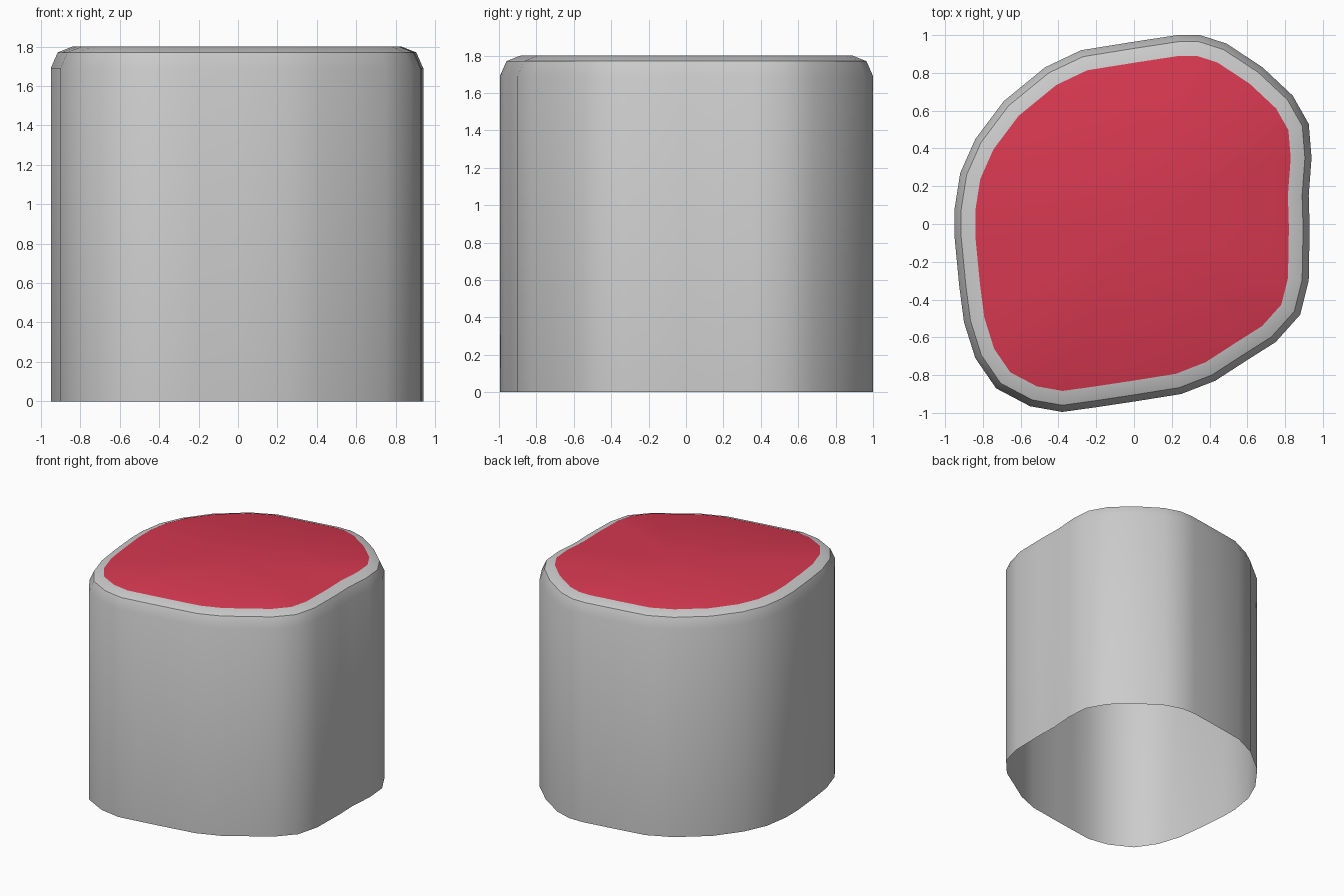
import bpy, bmesh, math
from mathutils import Vector

if "Cube" in bpy.data.objects:
    bpy.data.objects.remove(bpy.data.objects["Cube"])

# irregular outline of the block, counter-clockwise seen from above
OUTLINE = [
    (0.94, 0.35), (0.925, 0.53), (0.84, 0.68), (0.68, 0.83), (0.49, 0.955),
    (0.35, 1.0), (0.23, 1.0), (0.0, 0.965), (-0.28, 0.92), (-0.47, 0.83),
    (-0.69, 0.65), (-0.84, 0.45), (-0.92, 0.27), (-0.95, 0.08), (-0.95, -0.07),
    (-0.925, -0.33), (-0.90, -0.52), (-0.84, -0.71), (-0.73, -0.87),
    (-0.55, -0.965), (-0.38, -0.995), (-0.20, -0.97), (0.0, -0.94),
    (0.25, -0.90), (0.43, -0.83), (0.60, -0.72), (0.75, -0.625), (0.88, -0.48),
    (0.925, -0.30), (0.93, -0.02), (0.925, 0.15)]
# (inset, height) of each ring from the ground to the rim of the cap
RINGS = [(0, 0), (0, 1.69), (0.035, 1.77), (0.11, 1.8)]


def inset(points, d):
    """Move a closed outline inwards by d, keeping its sides parallel."""
    pts = [Vector(p) for p in points]
    out = []
    for i, p in enumerate(pts):
        a = (p - pts[i - 1]).normalized()
        b = (pts[(i + 1) % len(pts)] - p).normalized()
        na, nb = Vector((-a.y, a.x)), Vector((-b.y, b.x))
        out.append(p + (na + nb) * d / (1 + na.dot(nb)))
    return out


bm = bmesh.new()
n = len(OUTLINE)

# wall and rounded shoulder, open underneath
loops = [[bm.verts.new((p.x, p.y, z)) for p in inset(OUTLINE, d)]
         for d, z in RINGS]
for low, high in zip(loops, loops[1:]):
    for i in range(n):
        j = (i + 1) % n
        bm.faces.new((low[i], low[j], high[j], high[i]))

# coloured cap
centre = bm.verts.new((0, 0, 1.8))
for i in range(n):
    face = bm.faces.new((loops[-1][i], loops[-1][(i + 1) % n], centre))
    face.material_index = 1

mesh = bpy.data.meshes.new("rounded_block")
bm.to_mesh(mesh)
bm.free()
block = bpy.data.objects.new("rounded_block", mesh)
bpy.context.collection.objects.link(block)

grey = bpy.data.materials.new("wall_grey")
red = bpy.data.materials.new("cap_red")
red.diffuse_color = (0.68, 0.04, 0.08, 1)
red.use_nodes = True
red.node_tree.nodes["Principled BSDF"].inputs["Base Color"].default_value = red.diffuse_color
mesh.materials.append(grey)
mesh.materials.append(red)

bpy.context.view_layer.objects.active = block
block.select_set(True)
bpy.ops.object.shade_smooth_by_angle(angle=math.radians(32))
